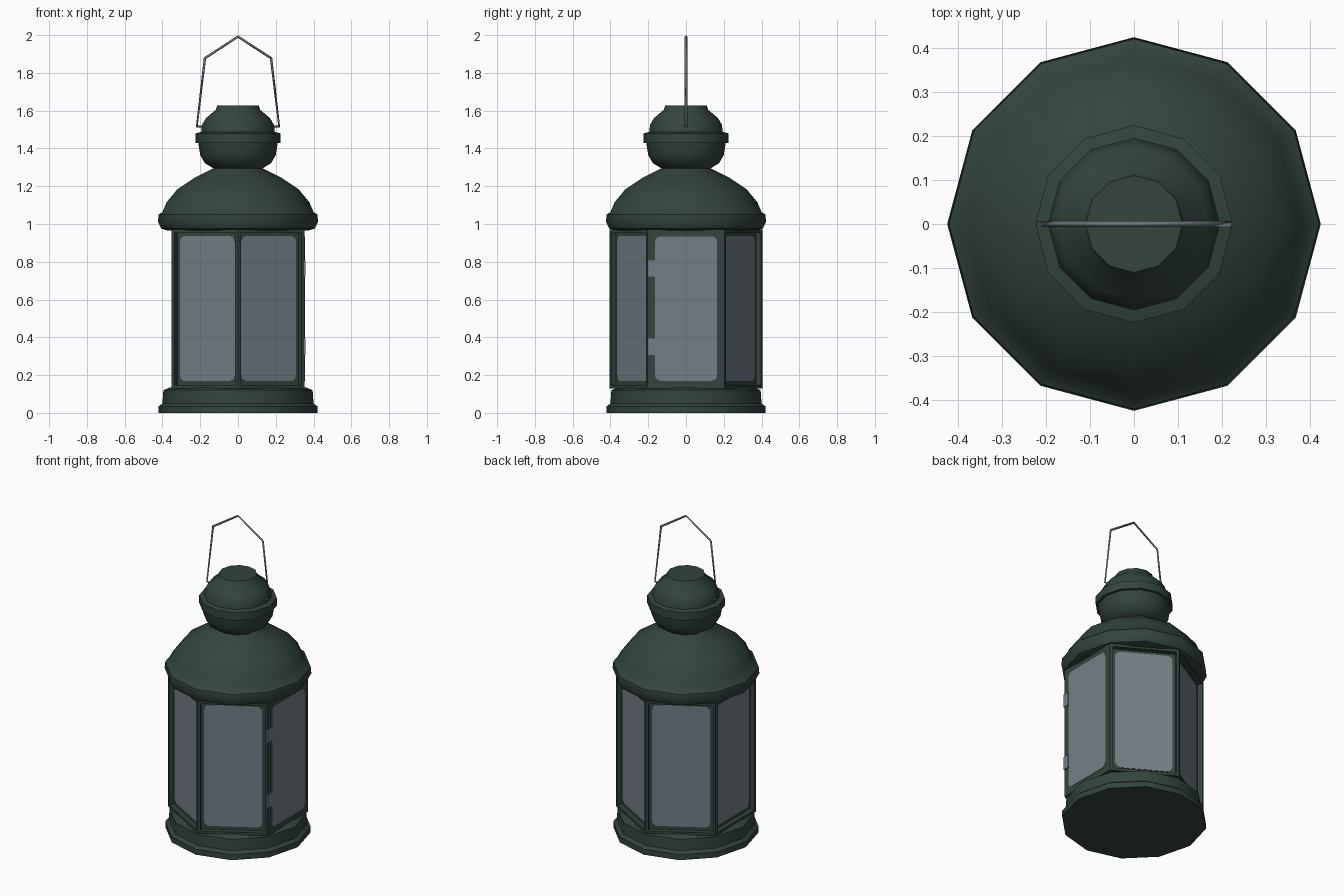
import bpy, bmesh, math
from mathutils import Vector, Matrix

if "Cube" in bpy.data.objects:
    bpy.data.objects.remove(bpy.data.objects["Cube"])


def material(name, rgb):
    m = bpy.data.materials.new(name)
    m.diffuse_color = (*rgb, 1)
    m.use_nodes = True
    m.node_tree.nodes["Principled BSDF"].inputs["Base Color"].default_value = m.diffuse_color
    return m


GREEN = material("dark green paint", (0.033, 0.058, 0.046))
GREY = material("blue grey glass", (0.175, 0.21, 0.24))
WIRE = material("grey wire", (0.15, 0.175, 0.20))


def finish(bm, name, mat, smooth=None):
    me = bpy.data.meshes.new(name)
    bm.to_mesh(me)
    bm.free()
    ob = bpy.data.objects.new(name, me)
    bpy.context.collection.objects.link(ob)
    me.materials.append(mat)
    if smooth:
        bpy.ops.object.select_all(action='DESELECT')
        ob.select_set(True)
        bpy.context.view_layer.objects.active = ob
        bpy.ops.object.shade_smooth_by_angle(angle=math.radians(smooth))
    return ob


def lathe(name, profile, sides=12):
    """Turned part with closed top and bottom from (radius, z) points."""
    bm = bmesh.new()
    rings = [[bm.verts.new((r * math.cos(2 * math.pi * i / sides),
                            r * math.sin(2 * math.pi * i / sides), z))
              for i in range(sides)] for r, z in profile]
    for a, b in zip(rings, rings[1:]):
        for i in range(sides):
            j = (i + 1) % sides
            bm.faces.new((a[i], a[j], b[j], b[i]))
    bm.faces.new(rings[0][::-1])
    bm.faces.new(rings[-1])
    return finish(bm, name, GREEN, 42)


# Turned base, dome and chimney
lathe("base", [(0.42, 0), (0.42, 0.035), (0.40, 0.05), (0.395, 0.12), (0.36, 0.135)])
lathe("dome", [(0.37, 0.965), (0.405, 0.975), (0.424, 1.01), (0.42, 1.05), (0.40, 1.063),
               (0.378, 1.115), (0.32, 1.185), (0.23, 1.245), (0.13, 1.295), (0.12, 1.31)])
lathe("chimney", [(0.13, 1.295), (0.175, 1.322), (0.20, 1.365), (0.21, 1.428), (0.224, 1.43),
                  (0.224, 1.48), (0.195, 1.487), (0.19, 1.525), (0.17, 1.56),
                  (0.117, 1.605), (0.11, 1.628)])

# Six-sided body: corners on the y axis, five recessed window bays, flush door on +x
R, APO, REC = 0.405, 0.405 * math.cos(math.pi / 6), 0.03
Z0, Z1 = 0.13, 0.97
bm = bmesh.new()
angles = [math.radians(30 + 60 * i) for i in range(6)]
lo = [bm.verts.new((R * math.cos(a), R * math.sin(a), Z0)) for a in angles]
hi = [bm.verts.new((R * math.cos(a), R * math.sin(a), Z1)) for a in angles]
bm.faces.new(lo[::-1])
bm.faces.new(hi)
for i in range(6):
    j = (i + 1) % 6
    bm.faces.new((lo[i], lo[j], hi[j], hi[i]))
bm.normal_update()
bays = [f for f in bm.faces if abs(f.normal.z) < 0.1 and f.normal.x < 0.9]
bmesh.ops.inset_individual(bm, faces=bays, thickness=0.024)
normals = [f.normal.copy() for f in bays]
floors = bmesh.ops.extrude_discrete_faces(bm, faces=bays)["faces"]
for f in floors:
    f.normal_update()
    n = f.normal.copy()
    for v in f.verts:
        v.co -= n * REC
finish(bm, "body_frame", GREEN)


def pane(name, angle, dist, w, z0, z1, r=0.03, thick=0.004):
    """Thin rounded glass plate facing outwards at the given angle."""
    bm = bmesh.new()
    rot = Matrix.Rotation(angle, 4, 'Z')
    pts = []
    for q, (sy, zc) in enumerate([(1, z1 - r), (-1, z1 - r), (-1, z0 + r), (1, z0 + r)]):
        for k in range(4):
            t = math.pi / 2 * (q + k / 3)
            pts.append((sy * (w / 2 - r) + r * math.cos(t), zc + r * math.sin(t)))
    face = bm.faces.new([bm.verts.new(rot @ Vector((dist, y, z))) for y, z in pts])
    ext = bmesh.ops.extrude_face_region(bm, geom=[face])["geom"]
    for v in ext:
        if isinstance(v, bmesh.types.BMVert):
            v.co += rot @ Vector((thick, 0, 0))
    bmesh.ops.recalc_face_normals(bm, faces=bm.faces)
    return finish(bm, name, GREY)


pane("door_glass", 0, APO - 0.001, 0.33, 0.17, 0.935)
for i in range(1, 6):
    pane(f"window_glass_{i}", math.radians(60 * i), APO - REC - 0.001, 0.335, 0.168, 0.937)

# Door hinges
for i, z in enumerate((0.35, 0.765)):
    bm = bmesh.new()
    bmesh.ops.create_cube(bm, size=1, matrix=Matrix.Translation((APO, -0.183, z))
                          @ Matrix.Diagonal((0.014, 0.04, 0.085, 1)))
    finish(bm, f"door_hinge_{i + 1}", GREY)

# Bent wire handle with hooked ends
cu = bpy.data.curves.new("wire_handle", 'CURVE')
cu.dimensions = '3D'
cu.bevel_depth = 0.007
cu.bevel_resolution = 0
cu.use_fill_caps = True
path = [(-0.18, 1.516), (-0.218, 1.516), (-0.175, 1.878), (0, 1.992),
        (0.175, 1.878), (0.218, 1.516), (0.18, 1.516)]
sp = cu.splines.new('POLY')
sp.points.add(len(path) - 1)
for p, (x, z) in zip(sp.points, path):
    p.co = (x, 0, z, 1)
handle = bpy.data.objects.new("wire_handle", cu)
bpy.context.collection.objects.link(handle)
cu.materials.append(WIRE)
